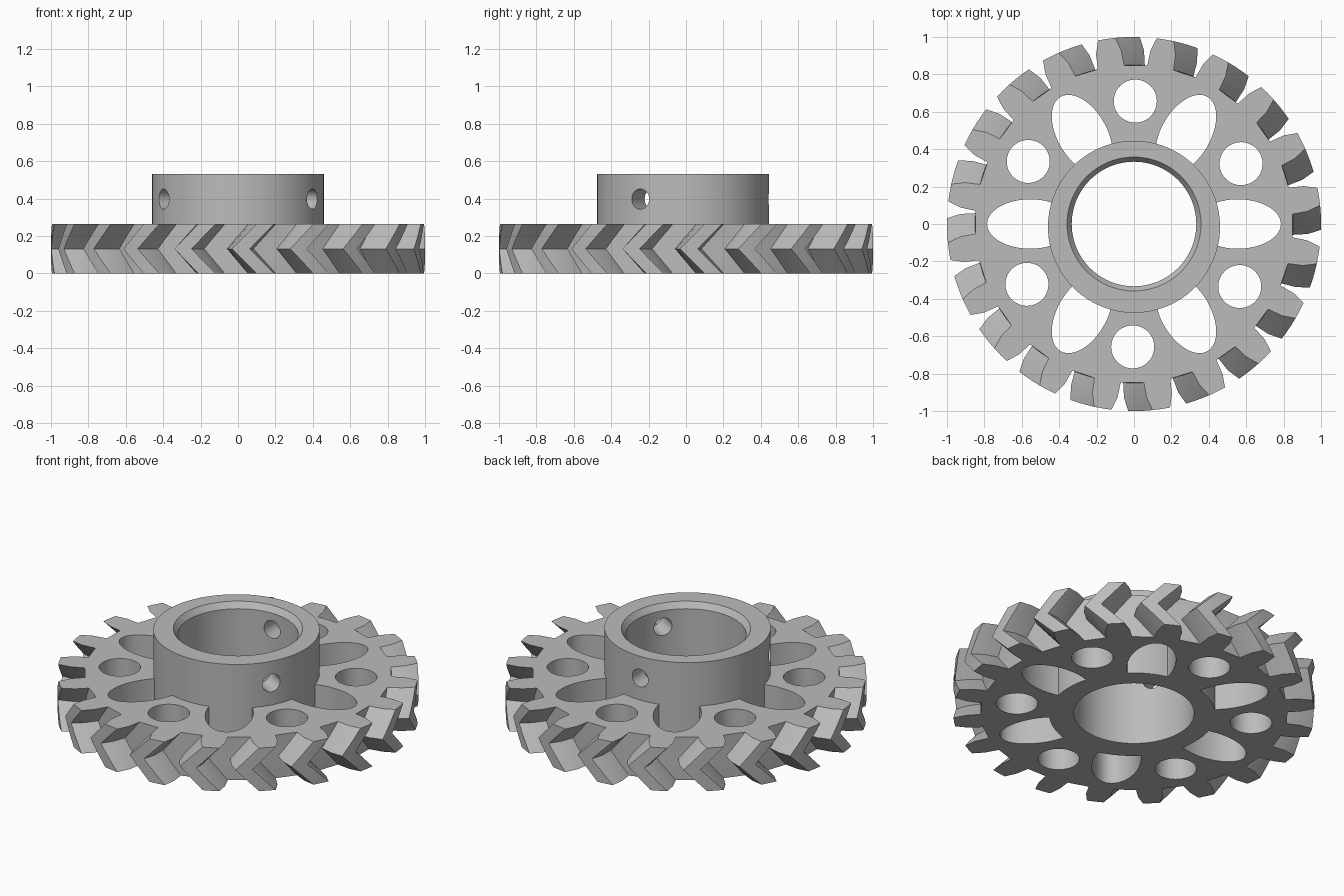
import bpy, bmesh
from math import sin, cos, radians, pi
from mathutils import Matrix, Vector

cube = bpy.data.objects.get("Cube")
if cube:
    bpy.data.objects.remove(cube, do_unlink=True)

TEETH = 20
GEAR_H, HUB_H = 0.263, 0.53
HUB_Y = -0.015           # hub sits slightly off the bore axis
TURN = radians(-0.6)     # small phase of the wheel
TWIST = radians(-7.5)    # tooth sweep from face to mid height


def loft(name, rings):
    """Closed solid through equal-length rings of points."""
    bm = bmesh.new()
    loops = [[bm.verts.new(p) for p in ring] for ring in rings]
    n = len(loops[0])
    for low, high in zip(loops, loops[1:]):
        for i in range(n):
            j = (i + 1) % n
            bm.faces.new((low[i], low[j], high[j], high[i]))
    bm.faces.new(loops[0][::-1])
    bm.faces.new(loops[-1])
    bmesh.ops.recalc_face_normals(bm, faces=bm.faces)
    mesh = bpy.data.meshes.new(name)
    bm.to_mesh(mesh)
    bm.free()
    obj = bpy.data.objects.new(name, mesh)
    bpy.context.collection.objects.link(obj)
    return obj


def ellipse(a, b, z, cx=0.0, cy=0.0, n=64):
    return [Vector((cx + a * cos(2 * pi * i / n), cy + b * sin(2 * pi * i / n), z))
            for i in range(n)]


def moved(rings, matrix):
    return [[matrix @ p for p in ring] for ring in rings]


def combine(target, tool, operation):
    """Apply one boolean and drop the tool."""
    tool.hide_render = True
    mod = target.modifiers.new(operation, 'BOOLEAN')
    mod.operation, mod.object, mod.solver = operation, tool, 'EXACT'
    bpy.ops.object.modifier_apply(modifier=mod.name)
    bpy.data.objects.remove(tool, do_unlink=True)


def tooth_ring(z, twist):
    """Gear outline: root, curved flank, tip, flank for every tooth."""
    flank = [(0.85, 4.8), (0.93, 4.2), (1.0, 2.7)]
    profile = [(r, -a) for r, a in flank] + [(1.0, 0)] + [(r, a) for r, a in flank[::-1]]
    ring = []
    for k in range(TEETH):
        centre = 2 * pi * (k + 0.5) / TEETH + TURN + twist
        for r, a in profile:
            angle = centre + radians(a)
            ring.append((r * cos(angle), r * sin(angle), z))
    return ring


# Herringbone toothed wheel
STEPS = 6
gear = loft("herringbone_gear",
            [tooth_ring(GEAR_H * i / STEPS, TWIST * (1 - abs(2 * i / STEPS - 1)))
             for i in range(STEPS + 1)])
bpy.ops.object.select_all(action='DESELECT')
gear.select_set(True)
bpy.context.view_layer.objects.active = gear

# Oval and round lightening holes
for k in range(6):
    spin = Matrix.Rotation(radians(60 * k), 4, 'Z')
    oval = [ellipse(0.23, 0.132, z, cx=0.555) for z in (-0.1, 0.4)]
    combine(gear, loft("oval_cutter", moved(oval, spin)), 'DIFFERENCE')
    spin = Matrix.Rotation(radians(60 * k + 30) + TURN, 4, 'Z')
    hole = [ellipse(0.115, 0.115, z, cx=0.657, n=48) for z in (-0.1, 0.4)]
    combine(gear, loft("round_cutter", moved(hole, spin)), 'DIFFERENCE')

# Hub running through the wheel
hub = loft("hub", [ellipse(0.46, 0.46, z, cy=HUB_Y, n=96) for z in (0, HUB_H)])
combine(gear, hub, 'UNION')

# Bore with a chamfered top
bore = [(0.333, -0.1), (0.333, HUB_H - 0.035), (0.358, HUB_H), (0.358, HUB_H + 0.1)]
combine(gear, loft("bore_cutter", [ellipse(r, r, z, n=96) for r, z in bore]), 'DIFFERENCE')

# Three radial screw holes
for angle in (-30, 90, 210):
    place = (Matrix.Translation((0, HUB_Y, 0.397))
             @ Matrix.Rotation(radians(angle), 4, 'Z') @ Matrix.Rotation(pi / 2, 4, 'Y'))
    screw = [ellipse(0.054, 0.054, d, n=32) for d in (0.2, 0.6)]
    combine(gear, loft("screw_cutter", moved(screw, place)), 'DIFFERENCE')

# Plain grey finish
grey = bpy.data.materials.new("plain_grey")
grey.use_nodes = True
colour = (0.5, 0.5, 0.5, 1)
grey.diffuse_color = colour
grey.node_tree.nodes["Principled BSDF"].inputs["Base Color"].default_value = colour
gear.data.materials.clear()
gear.data.materials.append(grey)
for face in gear.data.polygons:
    face.material_index = 0
bpy.ops.object.shade_smooth_by_angle(angle=radians(25))
